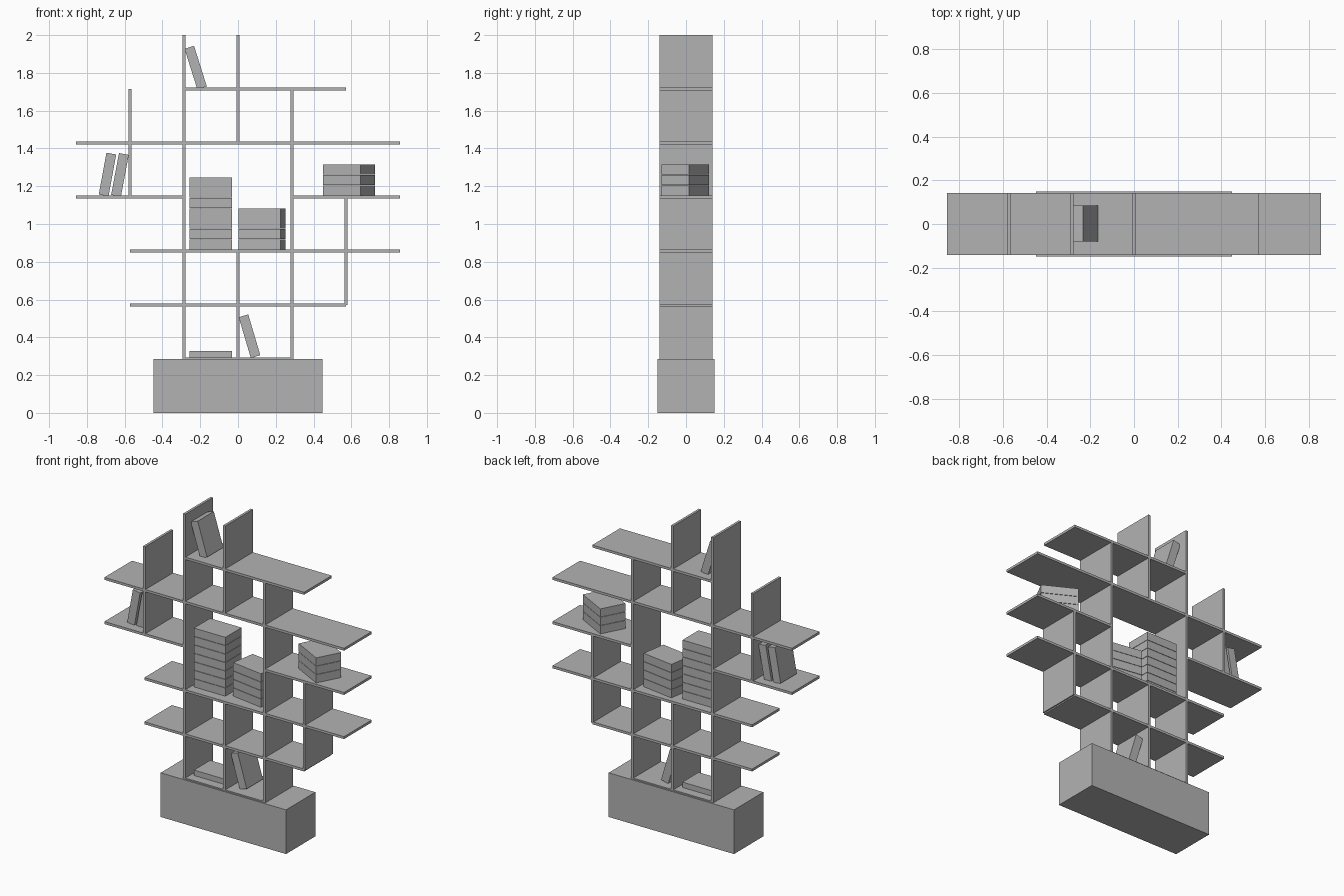
import bpy
import math

if "Cube" in bpy.data.objects:
    bpy.data.objects.remove(bpy.data.objects["Cube"])

S = 2 / 7            # module of the shelf grid
T = 0.016            # board thickness
DEPTH = 0.282        # board depth
BOOK = (0.225, 0.165, 0.0525)   # height, width, thickness
STEP = 0.0547        # pitch of stacked books

grey = bpy.data.materials.new("plain grey")
grey.diffuse_color = (0.45, 0.45, 0.45, 1)
grey.use_nodes = True
grey.node_tree.nodes["Principled BSDF"].inputs["Base Color"].default_value = grey.diffuse_color


def box(name, size, loc, rot=(0, 0, 0)):
    bpy.ops.mesh.primitive_cube_add(size=1, location=loc, rotation=rot)
    ob = bpy.context.object
    ob.name = name
    ob.scale = size
    bpy.ops.object.transform_apply(location=False, rotation=False, scale=True)
    ob.data.materials.append(grey)
    return ob


# plinth
box("base", (0.897, 0.3, S), (0, 0, S / 2))

# horizontal boards: grid row, first column, last column
for row, a, b in [(1, -1, 1), (2, -2, 2), (3, -2, 3), (4, -3, -1),
                  (4, 1, 3), (5, -3, 3), (6, -1, 2)]:
    box("shelf", ((b - a) * S, DEPTH, T), ((a + b) / 2 * S, 0, row * S))

# vertical boards: grid column, lower row, upper row
for col, a, b in [(-2, 4, 6), (-1, 1, 7), (0, 1, 3), (0, 5, 7),
                  (1, 1, 6), (2, 2, 4)]:
    box("upright", (T, DEPTH, (b - a) * S), (col * S, 0, (a + b) / 2 * S))


# flat stacks: count, x, y, bottom z, turn in degrees
for n, x, y, z, turn in [(7, -0.145, 0, 3 * S + T / 2, 0),
                         (4, 0.127, 0.01, 3 * S + T / 2, -9),
                         (3, 0.588, -0.003, 4 * S + T / 2, -28),
                         (1, -0.145, 0, 0.275, 0)]:
    for i in range(n):
        box("stacked_book", BOOK, (x, y, z + (i + 0.5) * STEP),
            (0, 0, math.radians(turn)))

# leaning books: x, z, lean in degrees (positive leans right)
for x, z, lean in [(-0.224, 1.828, -17.5), (0.061, 0.406, -16.5),
                   (-0.691, 1.262, 10.4), (-0.625, 1.26, 10.6)]:
    box("leaning_book", (BOOK[2], BOOK[1], BOOK[0]), (x, 0.003, z),
        (0, math.radians(lean), 0))
